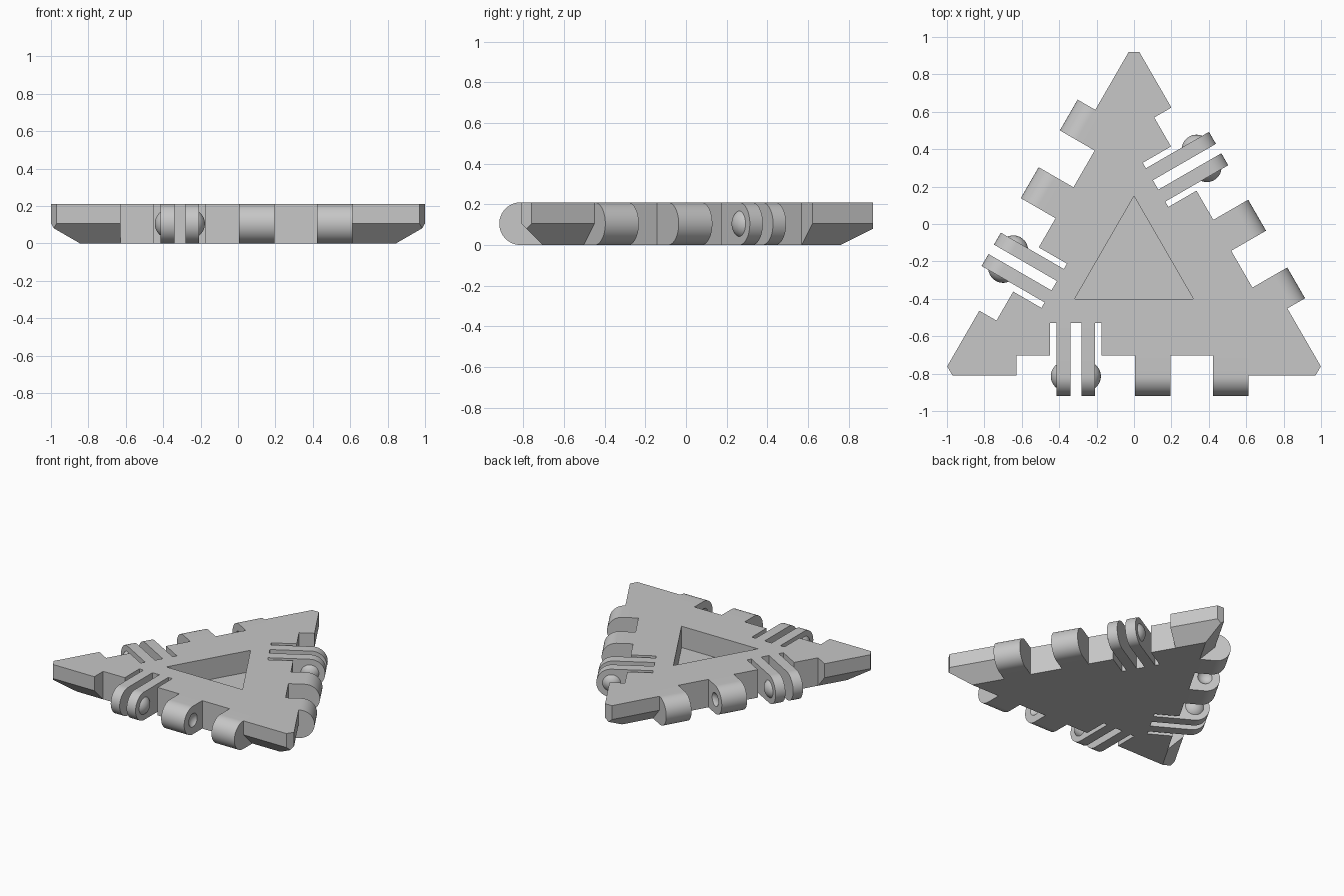
import bpy, bmesh
from math import pi, cos, sin, radians
from mathutils import Matrix, Vector

if "Cube" in bpy.data.objects:
    bpy.data.objects.remove(bpy.data.objects["Cube"], do_unlink=True)

CENTRE = Vector((0, -0.217, 0))   # middle of the triangle
EDGE = 0.593                      # distance from middle to each side
HINGE = 0.597                     # distance to the hinge axis
NOTCH = 0.487                     # distance to the notch wall
SLOT = 0.313                      # distance to the slot ends
R = 0.105                         # hinge radius, half the thickness
TOP = 2 * R

grey = bpy.data.materials.new("plain_grey")
grey.use_nodes = True
grey.diffuse_color = (0.57, 0.57, 0.57, 1)
grey.node_tree.nodes["Principled BSDF"].inputs["Base Color"].default_value = (0.57, 0.57, 0.57, 1)


def finish(bm, name, side=0):
    """Turn a bmesh into an object on one of the three sides; the rear two are mirrored."""
    mirror = Matrix.Diagonal((-1 if side else 1, 1, 1, 1))
    bm.transform(Matrix.Translation(CENTRE) @ Matrix.Rotation(side * 2 * pi / 3, 4, 'Z') @ mirror)
    bmesh.ops.recalc_face_normals(bm, faces=bm.faces)
    mesh = bpy.data.meshes.new(name)
    bm.to_mesh(mesh)
    bm.free()
    mesh.materials.append(grey)
    obj = bpy.data.objects.new(name, mesh)
    bpy.context.collection.objects.link(obj)
    return obj


def activate(obj):
    bpy.ops.object.select_all(action='DESELECT')
    obj.select_set(True)
    bpy.context.view_layer.objects.active = obj


def smooth(obj):
    activate(obj)
    bpy.ops.object.shade_smooth_by_angle(angle=radians(35))


def cut(obj, cutter):
    """Subtract the cutter, then discard it."""
    cutter.hide_render = True
    activate(obj)
    mod = obj.modifiers.new("cut", 'BOOLEAN')
    mod.operation = 'DIFFERENCE'
    mod.solver = 'EXACT'
    mod.object = cutter
    bpy.ops.object.modifier_apply(modifier=mod.name)
    bpy.data.objects.remove(cutter, do_unlink=True)


def extrude(points, offset):
    bm = bmesh.new()
    face = bm.faces.new([bm.verts.new(p) for p in points])
    moved = bmesh.ops.extrude_face_region(bm, geom=[face])["geom"]
    bmesh.ops.translate(bm, vec=offset, verts=[v for v in moved if isinstance(v, bmesh.types.BMVert)])
    return bm


def triangle(inradius, z):
    angles = [pi / 2 + k * 2 * pi / 3 for k in range(3)]
    return [Vector((2 * inradius * cos(a), 2 * inradius * sin(a), z)) for a in angles]


def rounded_bar(name, x0, x1, inner, side):
    """Bar sticking out from a side, with a half-round end."""
    n = 32
    arc = [(x0, -HINGE - R * cos(a), R + R * sin(a))
           for a in (-pi / 2 + pi * i / n for i in range(n + 1))]
    profile = [(x0, -inner, 0)] + arc + [(x0, -inner, TOP)]
    return finish(extrude(profile, (x1 - x0, 0, 0)), name, side)


def ball(x, radius):
    bm = bmesh.new()
    bmesh.ops.create_uvsphere(bm, u_segments=40, v_segments=24, radius=radius,
                              matrix=Matrix.Translation((x, -HINGE, R)))
    return bm


def cap_radius(rim, depth):
    """Sphere radius for a cap of a given rim radius and depth."""
    return (rim * rim + depth * depth) / (2 * depth)


# Body: triangular plate with a bevelled underside
bm = bmesh.new()
rings = [[bm.verts.new(p) for p in triangle(r, z)]
         for r, z in ((EDGE - R, 0), (EDGE, R), (EDGE, TOP))]
bm.faces.new(rings[0])
bm.faces.new(rings[-1])
for low, high in zip(rings, rings[1:]):
    for i in range(3):
        j = (i + 1) % 3
        bm.faces.new((low[i], low[j], high[j], high[i]))
bmesh.ops.recalc_face_normals(bm, faces=bm.faces)

# Blunt tips
for tip in triangle(0.5, 0):
    geom = bm.verts[:] + bm.edges[:] + bm.faces[:]
    res = bmesh.ops.bisect_plane(bm, geom=geom, plane_co=tip * 1.137, plane_no=tip, clear_outer=True)
    rim = [e for e in res["geom_cut"] if isinstance(e, bmesh.types.BMEdge)]
    bmesh.ops.holes_fill(bm, edges=rim, sides=0)
body = finish(bm, "body")

# Triangular recess in the top
cut(body, finish(extrude(triangle(0.183, 0.05), (0, 0, 0.5)), "recess_cutter"))

# Notches and slots along each side
outline = [(-0.627, 1), (-0.627, NOTCH), (-0.448, NOTCH), (-0.448, SLOT),
           (-0.175, SLOT), (-0.175, NOTCH), (0.613, NOTCH), (0.613, 1)]
for side in range(3):
    cut(body, finish(extrude([(x, -d, -0.2) for x, d in outline], (0, 0, 0.6)), "notch_cutter", side))

for side in range(3):
    # Hinge knuckles with facing sockets
    socket = cap_radius(0.05, 0.025)
    for name, x0, x1, face_x, way in (("inner_knuckle", 0.005, 0.196, 0.196, 1),
                                      ("outer_knuckle", 0.423, 0.613, 0.423, -1)):
        knuckle = rounded_bar(f"{name}_{side + 1}", x0, x1, NOTCH, side)
        cut(knuckle, finish(ball(face_x + way * (socket - 0.025), socket), "socket_cutter", side))
        smooth(knuckle)

    # Spring fins with snap bumps on their outer faces
    bump = cap_radius(0.063, 0.031)
    for name, x0, x1, face_x, way in (("inner_fin", -0.282, -0.208, -0.208, 1),
                                      ("outer_fin", -0.414, -0.34, -0.414, -1)):
        smooth(rounded_bar(f"{name}_{side + 1}", x0, x1, SLOT, side))
        bm = ball(face_x - way * (bump - 0.031), bump)
        bmesh.ops.bisect_plane(bm, geom=bm.verts[:] + bm.edges[:] + bm.faces[:],
                               plane_co=(face_x, 0, 0), plane_no=(-way, 0, 0), clear_outer=True)
        bmesh.ops.holes_fill(bm, edges=bm.edges[:], sides=0)
        smooth(finish(bm, f"{name}_bump_{side + 1}", side))
